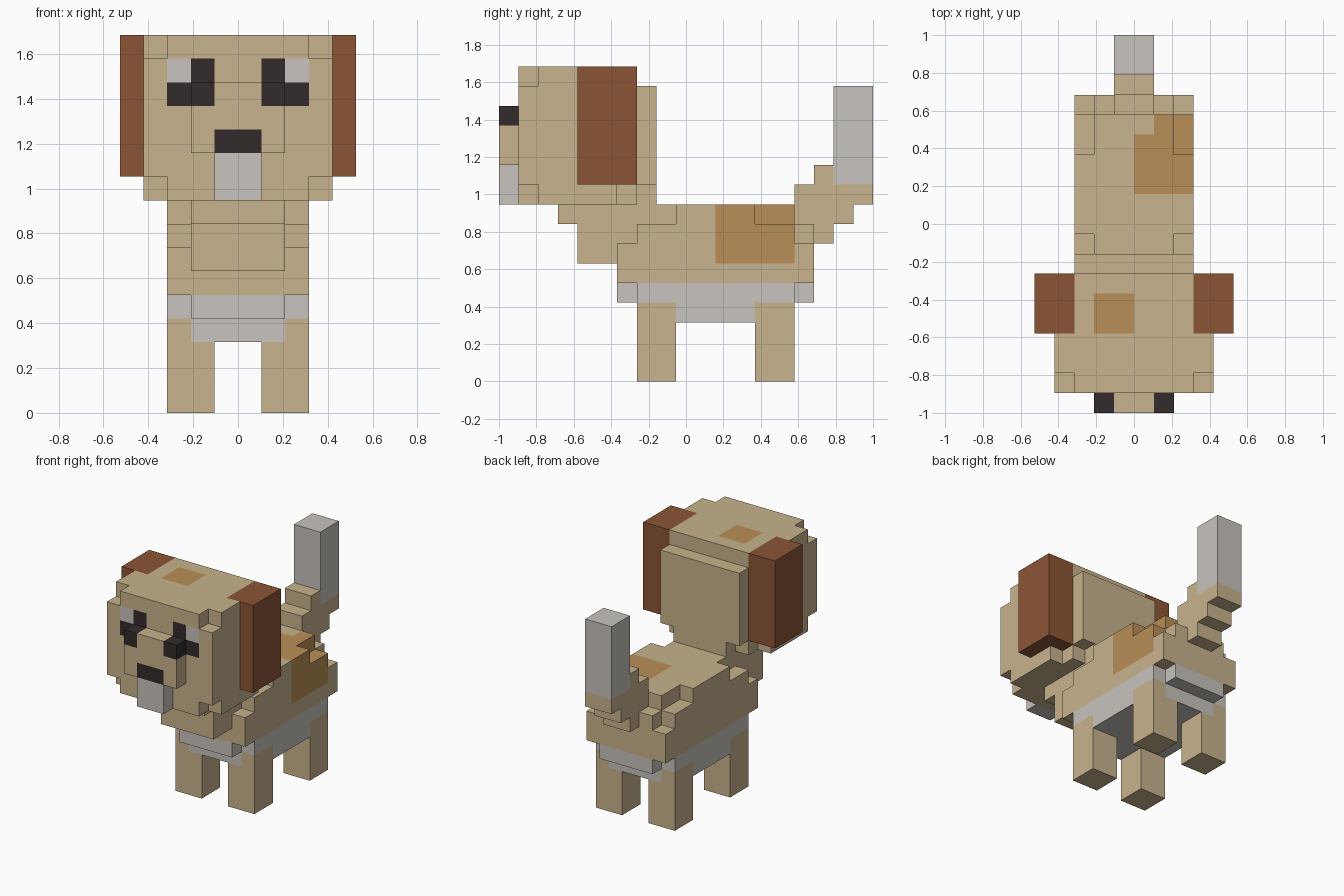
import bpy
import bmesh
from math import radians

if "Cube" in bpy.data.objects:
    bpy.data.objects.remove(bpy.data.objects["Cube"])

U = 2 / 19  # edge length of one block
COLOURS = {
    "tan_fur": (0.578, 0.451, 0.266),
    "white_fur": (0.578, 0.546, 0.509),
    "ear_brown": (0.258, 0.091, 0.036),
    "orange_patch": (0.491, 0.275, 0.095),
    "dark_features": (0.034, 0.024, 0.025),
}
NAMES = list(COLOURS)
TAN, WHITE, BROWN, ORANGE, DARK = range(len(NAMES))
materials = []
for name, rgb in COLOURS.items():
    mat = bpy.data.materials.new(name)
    mat.use_nodes = True
    mat.diffuse_color = (*rgb, 1)
    shader = mat.node_tree.nodes["Principled BSDF"]
    shader.inputs["Base Color"].default_value = (*rgb, 1)
    shader.inputs["Roughness"].default_value = 0.9
    materials.append(mat)

parts = {}  # part name -> {block: colour}


def blocks(x, y, z):
    return [(i, j, k) for i in range(*x) for j in range(*y) for k in range(*z)]


def fill(part, x, y, z, colour=TAN):
    """Add a box of blocks; x, y and z are (start, end) in block units."""
    for cell in blocks(x, y, z):
        parts.setdefault(part, {})[cell] = colour


def centred(part, half, y, z, colour=TAN):
    fill(part, (-half, half), y, z, colour)


def paint(part, x, y, z, colour):
    """Recolour blocks that the part already has."""
    for cell in blocks(x, y, z):
        if cell in parts[part]:
            parts[part][cell] = colour


def sides(x):
    """Left range and its mirror image."""
    return (("left", x), ("right", (-x[1], -x[0])))


# Legs, with the outer hip block reaching into the belly layer
for end, y in (("front", (7, 9)), ("back", (13, 15))):
    for side, x in sides((1, 3)):
        fill(f"{end}_{side}_leg", x, y, (0, 3))
    for side, x in sides((2, 3)):
        fill(f"{end}_{side}_leg", x, y, (3, 4))

# Belly
centred("belly", 2, (7, 15), (3, 4), WHITE)
centred("belly", 3, (9, 13), (3, 4), WHITE)

# Body, stepped at its corners
centred("body", 2, (6, 16), (4, 8))
centred("body", 3, (7, 15), (4, 8))
centred("body", 3, (6, 16), (5, 7))
centred("body", 2, (6, 15), (8, 9))
centred("body", 3, (9, 13), (8, 9))
paint("body", (-3, 3), (6, 16), (4, 5), WHITE)
paint("body", (0, 3), (11, 15), (6, 9), ORANGE)
paint("body", (0, 1), (14, 15), (8, 9), TAN)

# Neck
centred("neck", 2, (4, 6), (6, 8))
centred("neck", 2, (3, 6), (8, 9))

# Head: chin layer, skull, crown and back of the skull
centred("head", 3, (1, 7), (9, 16))
centred("head", 4, (2, 6), (9, 10))
centred("head", 4, (1, 4), (10, 15))
centred("head", 4, (2, 4), (15, 16))
centred("head", 2, (7, 8), (9, 10))
centred("head", 3, (7, 8), (10, 15))
paint("head", (-2, 0), (4, 6), (15, 16), ORANGE)

# Eyes, each with a white outer corner
for side, x in sides((1, 3)):
    paint("head", x, (1, 2), (13, 15), DARK)
for side, x in sides((2, 3)):
    paint("head", x, (1, 2), (14, 15), WHITE)

# Muzzle with dark upper corners and mouth
centred("muzzle", 2, (0, 1), (11, 14))
paint("muzzle", (-1, 1), (0, 1), (11, 12), DARK)
for side, x in sides((1, 2)):
    paint("muzzle", x, (0, 1), (13, 14), DARK)
centred("chin", 1, (0, 1), (9, 11), WHITE)

# Ears
for side, x in sides((3, 5)):
    fill(f"{side}_ear", x, (4, 7), (10, 16), BROWN)

# Tail, rising in steps to a white tip
centred("tail", 1, (15, 16), (8, 10))
centred("tail", 1, (16, 17), (7, 11))
centred("tail", 1, (17, 18), (8, 9))
centred("tail", 1, (17, 19), (9, 10))
centred("tail", 1, (17, 19), (10, 15), WHITE)

solid = set().union(*parts.values())


def build(name, cells):
    """Skin the exposed block faces and merge flat areas of one colour."""
    bm = bmesh.new()
    verts = {}

    def vert(p):
        if p not in verts:
            verts[p] = bm.verts.new((p[0] * U, p[1] * U - 1, p[2] * U))
        return verts[p]

    for cell, colour in cells.items():
        for axis in range(3):
            b, c = (axis + 1) % 3, (axis + 2) % 3
            for step in (-1, 1):
                neighbour = list(cell)
                neighbour[axis] += step
                if tuple(neighbour) in solid:
                    continue
                corners = []
                for db, dc in ((0, 0), (1, 0), (1, 1), (0, 1)):
                    p = list(cell)
                    p[axis] += step > 0
                    p[b] += db
                    p[c] += dc
                    corners.append(vert(tuple(p)))
                face = bm.faces.new(corners if step > 0 else corners[::-1])
                face.material_index = colour
    bmesh.ops.dissolve_limit(bm, angle_limit=radians(1), verts=bm.verts[:],
                             edges=bm.edges[:], delimit={"MATERIAL"})
    mesh = bpy.data.meshes.new(name)
    bm.to_mesh(mesh)
    bm.free()
    # Keep only the materials this part uses
    used = sorted(set(cells.values()))
    for index in used:
        mesh.materials.append(materials[index])
    for poly in mesh.polygons:
        poly.material_index = used.index(poly.material_index)
    bpy.context.collection.objects.link(bpy.data.objects.new(name, mesh))


for part_name, part_cells in parts.items():
    build(part_name, part_cells)
